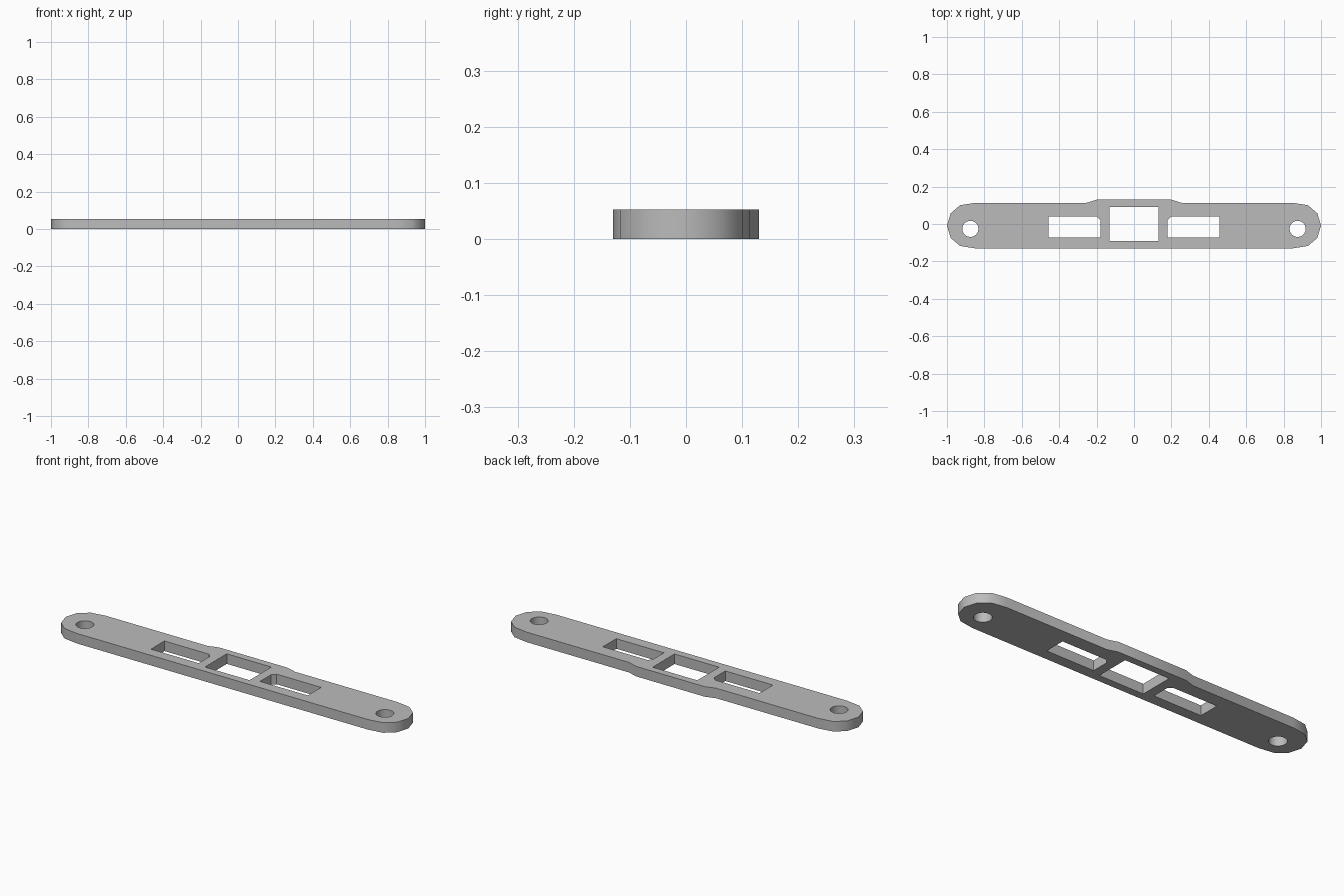
import bpy, bmesh, math

cube = bpy.data.objects.get("Cube")
if cube:
    bpy.data.objects.remove(cube, do_unlink=True)

THICKNESS = 0.053
MID_Y = -0.0085          # centre line of the bar

grey = bpy.data.materials.new("plain_grey")
grey.use_nodes = True
colour = (0.5, 0.5, 0.5, 1)
grey.diffuse_color = colour
grey.node_tree.nodes["Principled BSDF"].inputs["Base Color"].default_value = colour


def mirror_x(points):
    return [(-x, y) for x, y in points]


# Outer outline: right half from the bottom round the end to the raised tab
end = [(0.85, 0.1215), (0.93, 0.109), (0.98, 0.066)]
half = [(x, MID_Y - d) for x, d in end] + [(1.0, MID_Y)]
half += [(x, MID_Y + d) for x, d in reversed(end)]
half += [(0.255, 0.113), (0.2, 0.13)]
outline = half + mirror_x(reversed(half))

# Openings: centre window, two side windows with a cut inner corner, screw holes
centre_window = [(-0.13, -0.09), (0.13, -0.09), (0.13, 0.092), (-0.13, 0.092)]
side_window = [(0.179, -0.072), (0.457, -0.072), (0.457, 0.04), (0.198, 0.04), (0.179, 0.021)]
screw_hole = [(0.875 + 0.043 * math.cos(a), -0.026 + 0.043 * math.sin(a))
              for a in (math.tau * i / 32 for i in range(32))]
loops = [outline, centre_window]
for opening in (side_window, screw_hole):
    loops += [opening, mirror_x(opening)]

# Fill the flat profile around its openings, then thicken it
bm = bmesh.new()
for loop in loops:
    verts = [bm.verts.new((x, y, 0)) for x, y in loop]
    for i, v in enumerate(verts):
        bm.edges.new((verts[i - 1], v))
bmesh.ops.triangle_fill(bm, edges=bm.edges[:], use_beauty=True, normal=(0, 0, 1))
result = bmesh.ops.extrude_face_region(bm, geom=bm.faces[:], use_keep_orig=True)
top = [g for g in result["geom"] if isinstance(g, bmesh.types.BMVert)]
bmesh.ops.translate(bm, verts=top, vec=(0, 0, THICKNESS))
bmesh.ops.recalc_face_normals(bm, faces=bm.faces[:])

mesh = bpy.data.meshes.new("slotted_plate")
bm.to_mesh(mesh)
bm.free()
mesh.materials.append(grey)
plate = bpy.data.objects.new("slotted_plate", mesh)
bpy.context.collection.objects.link(plate)

# Smooth the rounded ends and holes, keep the rims sharp
bpy.ops.object.select_all(action="DESELECT")
plate.select_set(True)
bpy.context.view_layer.objects.active = plate
bpy.ops.object.shade_smooth_by_angle(angle=math.radians(40))
